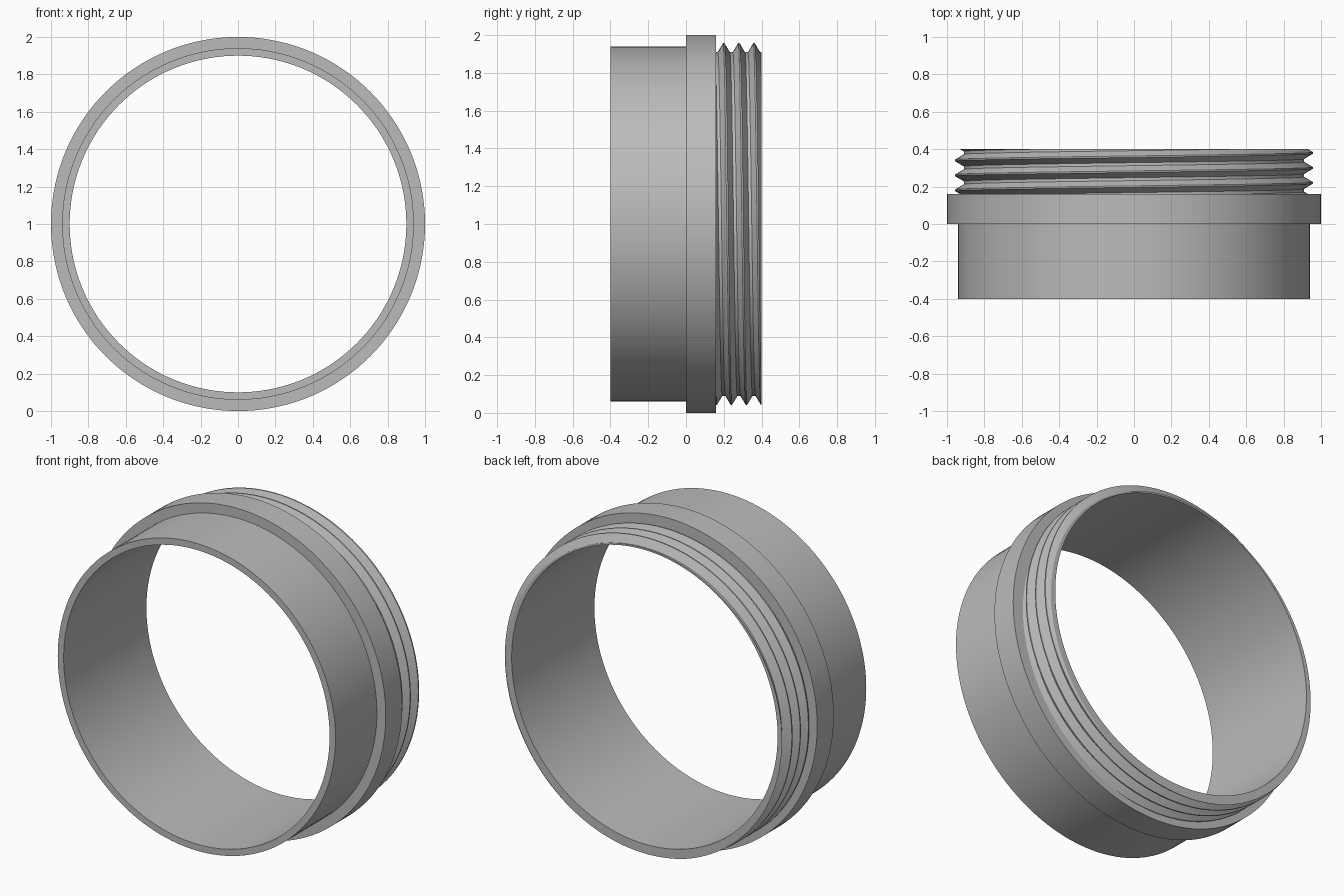
import bpy
import bmesh
from math import sin, cos, pi, radians

SEGMENTS = 144
BORE, SLEEVE, COLLAR = 0.90, 0.94, 1.0
ROOT, CREST, PITCH = 0.91, 0.957, 0.08
FRONT, SHOULDER, NECK, BACK = -0.40, 0.0, 0.16, 0.40
HALF_BASE, HALF_TIP = 0.032, 0.004     # thread ridge half widths

cube = bpy.data.objects.get("Cube")
if cube:
    bpy.data.objects.remove(cube, do_unlink=True)

grey = bpy.data.materials.new("plain grey")
grey.use_nodes = True
colour = (0.5, 0.5, 0.5, 1)
grey.diffuse_color = colour
grey.node_tree.nodes["Principled BSDF"].inputs["Base Color"].default_value = colour


def sweep(name, profile):
    """Sweep profile(turn) -> [(radius, y), ...] once around the y axis."""
    bm = bmesh.new()
    columns = []
    for i in range(SEGMENTS + 1):
        a = 2 * pi * i / SEGMENTS
        columns.append([bm.verts.new((r * sin(a), y, COLLAR + r * cos(a)))
                        for r, y in profile(i / SEGMENTS)])
    for left, right in zip(columns, columns[1:]):
        for j in range(len(left) - 1):
            bm.faces.new((left[j], right[j], right[j + 1], left[j + 1]))
    bmesh.ops.remove_doubles(bm, verts=bm.verts, dist=1e-5)
    mesh = bpy.data.meshes.new(name)
    bm.to_mesh(mesh)
    bm.free()
    mesh.materials.append(grey)
    obj = bpy.data.objects.new(name, mesh)
    bpy.context.collection.objects.link(obj)
    bpy.ops.object.select_all(action="DESELECT")
    obj.select_set(True)
    bpy.context.view_layer.objects.active = obj
    bpy.ops.object.shade_smooth_by_angle(angle=radians(25))


def body_profile(turn):
    return [(BORE, BACK), (BORE, FRONT), (SLEEVE, FRONT), (SLEEVE, SHOULDER),
            (COLLAR, SHOULDER), (COLLAR, NECK), (ROOT - 0.005, NECK)]


def thread_radius(y, turn):
    # distance to the nearest ridge of the helix
    d = (y - 0.28 - PITCH * turn) / PITCH
    d = abs(d - round(d)) * PITCH
    t = (HALF_BASE - d) / (HALF_BASE - HALF_TIP)
    return ROOT + (CREST - ROOT) * min(1, max(0, t))


def thread_profile(turn):
    # ridge corners along the neck, cut off at its two ends
    ys = [NECK]
    for k in range(-4, 4):
        for offset in (-HALF_BASE, -HALF_TIP, HALF_TIP, HALF_BASE):
            y = 0.28 + PITCH * (turn + k) + offset
            ys.append(min(BACK, max(NECK, y)))
    ys.append(BACK)
    return [(thread_radius(y, turn), y) for y in ys] + [(BORE, BACK)]


# Plain sleeve, collar and bore
sweep("sleeve_and_collar", body_profile)
# Screw thread with its end face
sweep("screw_thread", thread_profile)
